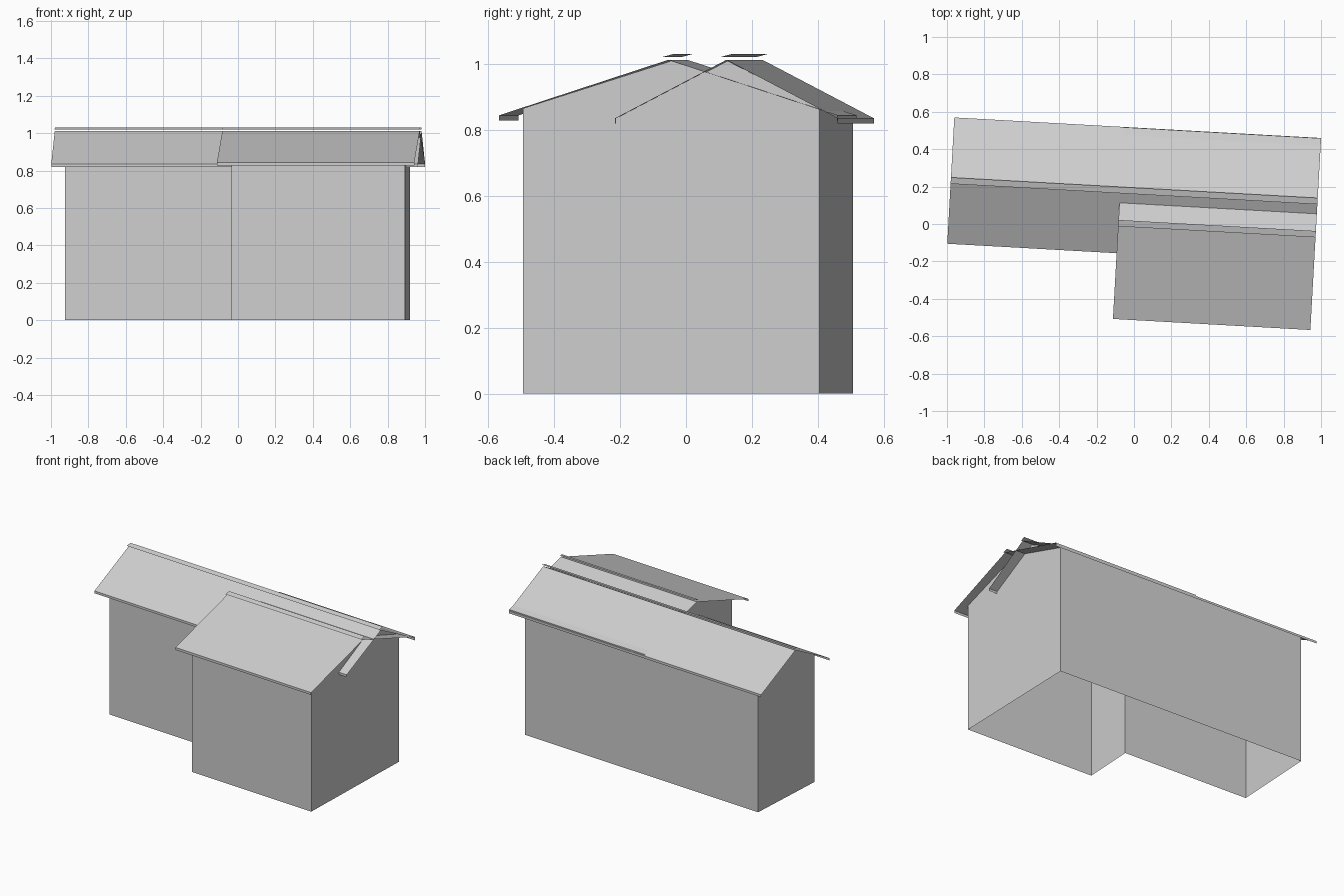
import bpy
import math

if "Cube" in bpy.data.objects:
    bpy.data.objects.remove(bpy.data.objects["Cube"], do_unlink=True)

# One pale grey for the whole building
grey = bpy.data.materials.new("pale_grey")
grey.use_nodes = True
colour = (0.62, 0.62, 0.62, 1)
grey.diffuse_color = colour
grey.node_tree.nodes["Principled BSDF"].inputs["Base Color"].default_value = colour

YAW = math.radians(-3.2)  # the house stands slightly turned
RIDGE = 1.012
WALL_TOP = 0.865


def sheet(name, verts, faces):
    mesh = bpy.data.meshes.new(name)
    mesh.from_pydata(verts, [], faces)
    mesh.materials.append(grey)
    obj = bpy.data.objects.new(name, mesh)
    obj.rotation_euler.z = YAW
    bpy.context.collection.objects.link(obj)
    return obj


def extrude_profile(name, profile, x0, x1):
    """Sweep an open (y, z) profile along x as a thin sheet."""
    n = len(profile)
    verts = [(x, y, z) for x in (x0, x1) for y, z in profile]
    faces = [(i, i + n, i + n + 1, i + 1) for i in range(n - 1)]
    return sheet(name, verts, faces)


def roof(name, x0, x1, mid, half, eave, lip=0.016):
    """Two slopes with a short upright board along each eave, plus ridge cap."""
    a, b = mid - half, mid + half
    extrude_profile(name, [(a, eave - lip), (a, eave), (mid, RIDGE),
                           (b, eave), (b, eave - lip)], x0, x1)
    extrude_profile(name + "_ridge_cap",
                    [(mid - 0.017, 1.021), (mid + 0.017, 1.03)], x0, x1)


def gable(name, front, back):
    """Triangle of wall between two wall corners and the ridge."""
    apex = [(p + q) / 2 for p, q in zip(front, back)]
    sheet(name, [(*front, WALL_TOP), (*back, WALL_TOP), (*apex, RIDGE - 0.003)],
          [(0, 1, 2)])


# Walls around an L-shaped plan, open underneath
plan = [(-0.92, -0.102), (-0.01, -0.102), (-0.01, -0.444),
        (0.92, -0.444), (0.895, 0.456), (-0.92, 0.456)]
n = len(plan)
sheet("walls", [(x, y, z) for z in (0, WALL_TOP) for x, y in plan],
      [(i, (i + 1) % n, (i + 1) % n + n, i + n) for i in range(n)])

# Gable ends
gable("main_gable_left_end", plan[0], plan[5])
gable("main_gable_right_end", (0.91, -0.102), plan[4])
gable("wing_gable_right_end", plan[3], plan[4])
gable("wing_gable_left_end", plan[2], (-0.01, 0.456))

# Roofs
roof("main_roof", -0.991, 0.973, 0.177, 0.338, 0.835)
roof("wing_roof", -0.084, 0.973, 0.0, 0.513, 0.844)
